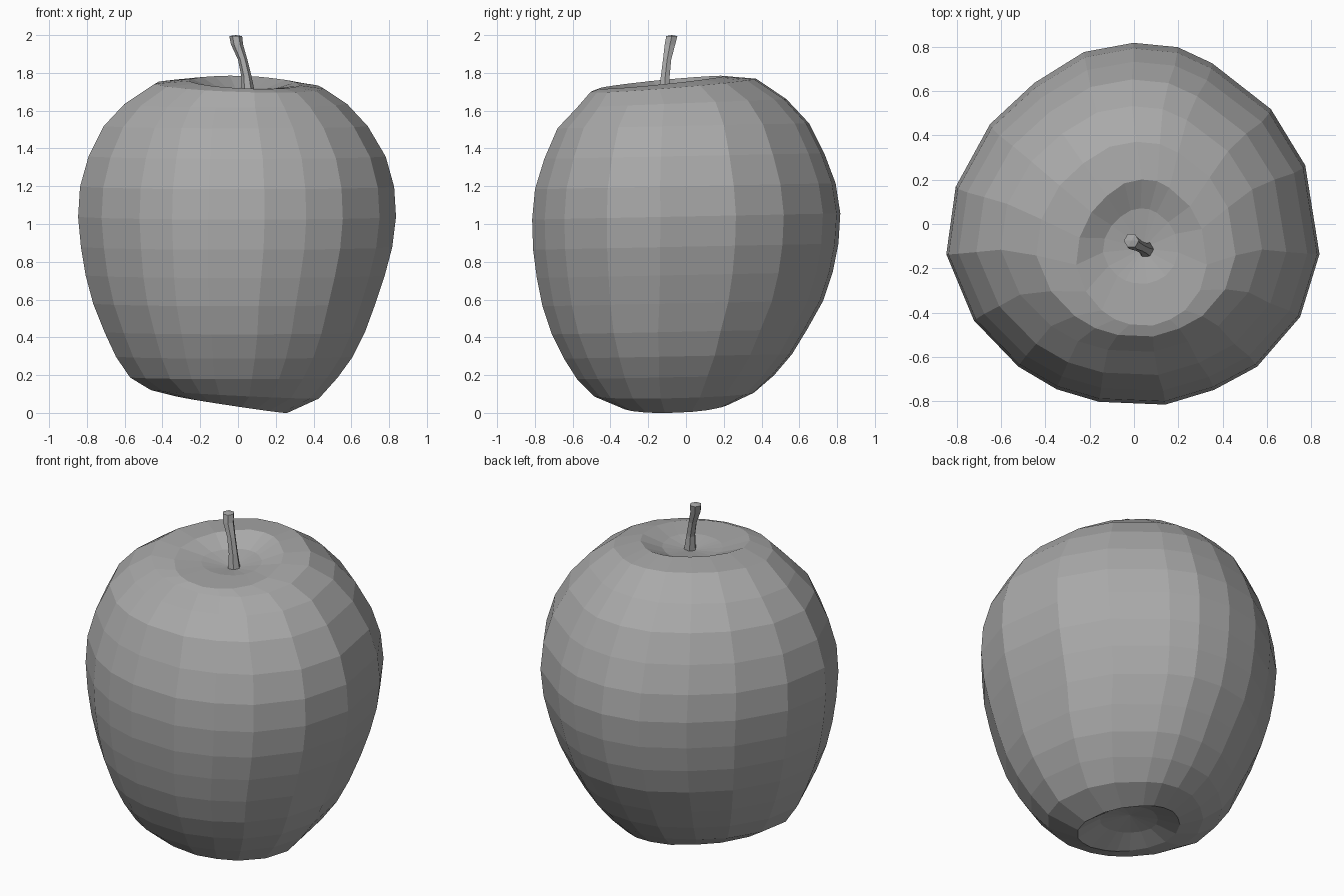
import bpy
import bmesh
from math import cos, sin, radians, tau
from mathutils import Vector

default = bpy.data.objects.get("Cube")
if default:
    bpy.data.objects.remove(default, do_unlink=True)

grey = bpy.data.materials.new("plain_grey")
grey.use_nodes = True
colour = (0.4, 0.4, 0.4, 1)
grey.diffuse_color = colour
grey.node_tree.nodes["Principled BSDF"].inputs["Base Color"].default_value = colour


def loft(name, rings, start, end):
    """Bridge closed rings of points, from top to bottom, and cap with fans."""
    bm = bmesh.new()
    loops = [[bm.verts.new(p) for p in ring] for ring in rings]
    count = len(loops[0])
    for upper, lower in zip(loops, loops[1:]):
        for i in range(count):
            j = (i + 1) % count
            bm.faces.new((upper[i], lower[i], lower[j], upper[j]))
    for loop, tip in ((loops[0], start), (loops[-1], end)):
        apex = bm.verts.new(tip)
        for i in range(count):
            bm.faces.new((loop[i], loop[(i + 1) % count], apex))
    bmesh.ops.recalc_face_normals(bm, faces=bm.faces)
    mesh = bpy.data.meshes.new(name)
    bm.to_mesh(mesh)
    bm.free()
    mesh.materials.append(grey)
    obj = bpy.data.objects.new(name, mesh)
    bpy.context.collection.objects.link(obj)
    return obj


# Uneven cross-section of the fruit: angle in degrees, radius
outline = [(19, .82), (40, .81), (64, .81), (76, .825), (90, .82), (106, .81),
           (125, .78), (145, .79), (168, .82), (189, .855), (211, .84),
           (231, .825), (245, .82), (259, .815), (280, .825), (296, .83),
           (311, .85), (331, .86), (351, .85)]
section = [(r * cos(radians(a)) / .843, r * sin(radians(a)) / .818)
           for a, r in outline]


def fruit_ring(z, left, right, front, back, slope_x=0, slope_y=.02):
    ring = []
    for u, v in section:
        x = (left + right + u * (right - left)) / 2
        y = (front + back + v * (back - front)) / 2
        ring.append((x, y, z + slope_x * x + slope_y * y))
    return ring


# Fruit body, from the stem dimple down to the base dimple
levels = [
    (1.72, -.14, .20, -.27, .07),
    (1.765, -.26, .33, -.46, .20, -.04, .1),
    (1.74, -.44, .46, -.51, .37, -.03, .08),
    (1.64, -.60, .58, -.58, .53, 0, .04),
    (1.52, -.71, .69, -.685, .65),
    (1.36, -.79, .785, -.755, .73),
    (1.20, -.835, .83, -.805, .79),
    (1.04, -.845, .84, -.82, .815),
    (.88, -.83, .82, -.815, .805),
    (.73, -.805, .78, -.795, .775),
    (.58, -.765, .73, -.765, .725),
    (.43, -.705, .675, -.715, .64),
    (.30, -.645, .61, -.65, .56),
    (.19, -.57, .53, -.58, .465),
    (.10, -.46, .43, -.49, .36, -.05),
    (.04, -.32, .26, -.35, .22, -.15),
    (.10, -.20, .14, -.22, .08, -.1),
]
loft("fruit_body", [fruit_ring(*level) for level in levels],
     (.04, -.11, 1.69), (-.03, -.07, .13))

# Stem: a bent six-sided tube, wider at both ends
path = [((-.012, -.075, 1.995), .034), ((-.005, -.085, 1.95), .032),
        ((.025, -.1, 1.87), .025), ((.045, -.11, 1.78), .027),
        ((.055, -.115, 1.68), .038)]
stem = []
for centre, radius in path:
    c = Vector(centre)
    stem.append([c + Vector((radius * cos(k * tau / 6), radius * sin(k * tau / 6), 0))
                 for k in range(6)])
loft("stem", stem, (-.012, -.075, 2), path[-1][0])
